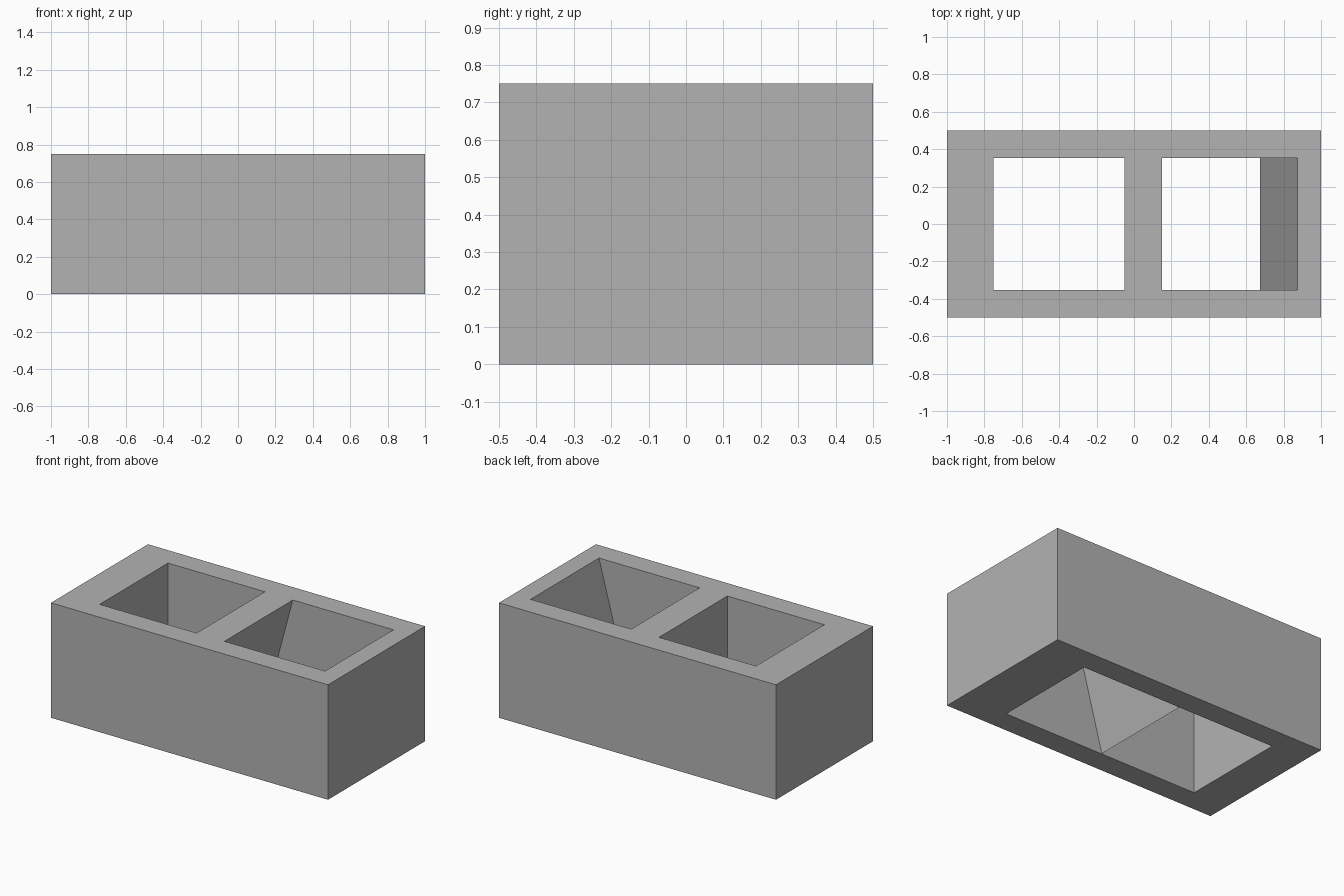
import bpy, bmesh, math

cube = bpy.data.objects.get("Cube")
if cube:
    bpy.data.objects.remove(cube, do_unlink=True)

HEIGHT = 0.75
LEAN = math.tan(math.radians(15))   # slope of the leaning shaft
OVER = 0.1                          # how far the cutter passes the block

grey = bpy.data.materials.new("concrete_grey")
grey.use_nodes = True
colour = (0.45, 0.45, 0.45, 1)
grey.diffuse_color = colour
grey.node_tree.nodes["Principled BSDF"].inputs["Base Color"].default_value = colour


def prism(name, outline, depth):
    """Extrude an x-z outline along y, centred on y = 0."""
    bm = bmesh.new()
    face = bm.faces.new([bm.verts.new((x, -depth / 2, z)) for x, z in outline])
    new = bmesh.ops.extrude_face_region(bm, geom=[face])["geom"]
    verts = [v for v in new if isinstance(v, bmesh.types.BMVert)]
    bmesh.ops.translate(bm, verts=verts, vec=(0, depth, 0))
    bmesh.ops.recalc_face_normals(bm, faces=bm.faces)
    mesh = bpy.data.meshes.new(name)
    bm.to_mesh(mesh)
    bm.free()
    mesh.materials.append(grey)
    obj = bpy.data.objects.new(name, mesh)
    bpy.context.collection.objects.link(obj)
    return obj


def lean(x, z):
    """Point at height z on a leaning wall that meets the ground at x."""
    return (x + LEAN * z, z)


# Solid block
block = prism("hollow_block", [(-1, 0), (1, 0), (1, HEIGHT), (-1, HEIGHT)], 1)

# Upright and leaning shafts, joined under the wedge-shaped divider
top = HEIGHT + OVER
shafts = prism("shaft_cutter", [
    (-0.752, -OVER), lean(0.674, -OVER), lean(0.674, top), lean(-0.052, top),
    lean(-0.052, 0.002), (-0.052, top), (-0.752, top)], 0.705)
shafts.hide_render = True

cut = block.modifiers.new("shafts", "BOOLEAN")
cut.operation = "DIFFERENCE"
cut.solver = "EXACT"
cut.object = shafts

# Bake the cut and drop the cutter
bpy.context.view_layer.objects.active = block
bpy.ops.object.modifier_apply(modifier=cut.name)
bpy.data.objects.remove(shafts, do_unlink=True)
